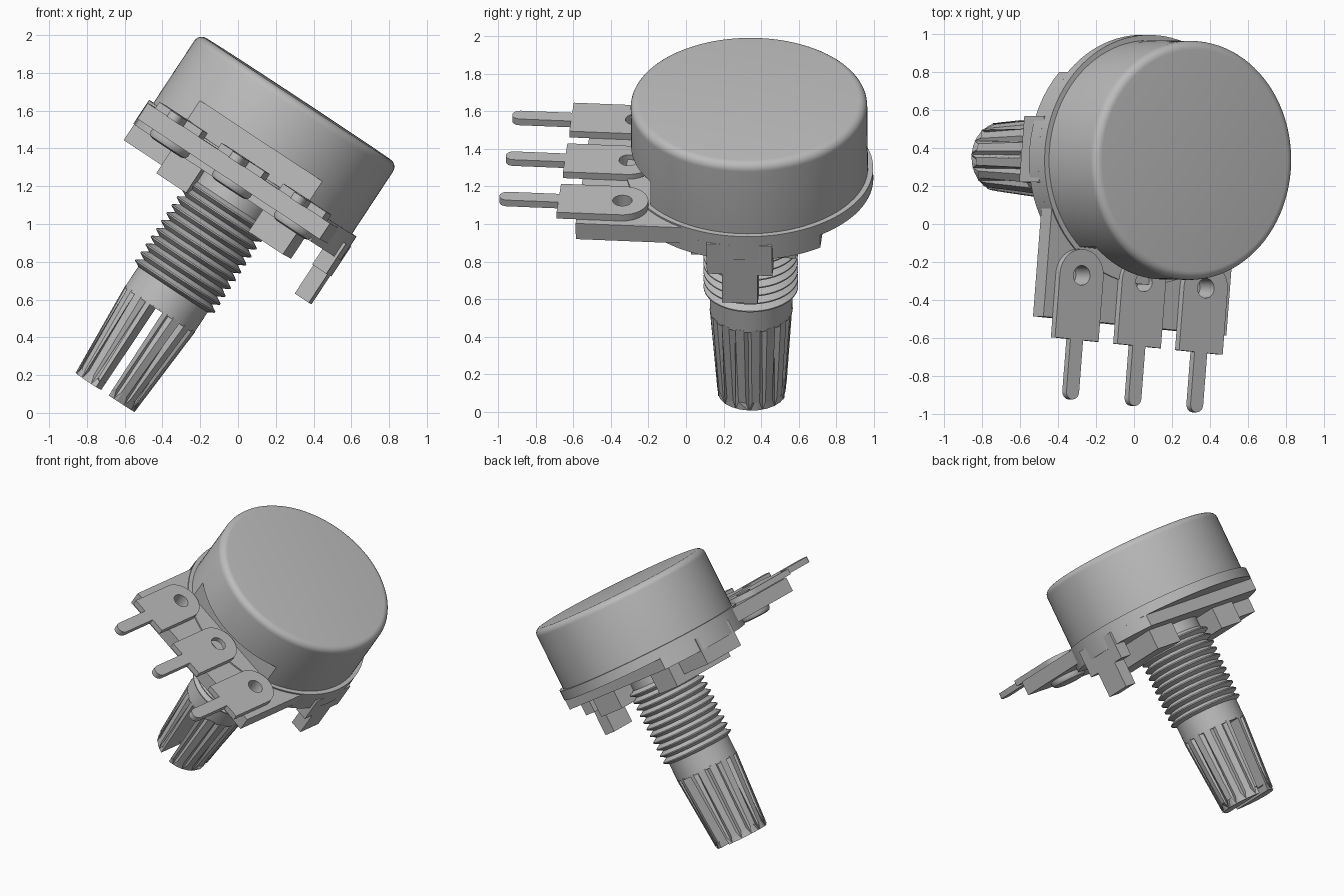
import bpy, math
from mathutils import Matrix, Vector

old = bpy.data.objects.get("Cube")
if old:
    bpy.data.objects.remove(old, do_unlink=True)

# Single metal colour
metal = bpy.data.materials.new("grey metal")
metal.use_nodes = True
colour = (0.5, 0.5, 0.5, 1)
metal.diffuse_color = colour
metal.node_tree.nodes["Principled BSDF"].inputs["Base Color"].default_value = colour

# Tilted frame: origin at the can top, local z runs up the shaft axis
axis = Vector((0.55, -0.009, 0.835)).normalized()
side = Vector((0.077, 0.996, -0.04)).cross(axis).normalized()
back = axis.cross(side)
FRAME = Matrix((side, back, axis)).transposed().to_4x4()
FRAME.translation = (0.32, 0.335, 1.662)


def make(name, verts, faces):
    mesh = bpy.data.meshes.new(name)
    mesh.from_pydata(verts, [], faces)
    mesh.materials.append(metal)
    obj = bpy.data.objects.new(name, mesh)
    bpy.context.collection.objects.link(obj)
    obj.matrix_world = FRAME
    return obj


def select(obj):
    bpy.ops.object.select_all(action='DESELECT')
    obj.select_set(True)
    bpy.context.view_layer.objects.active = obj


def smooth(obj, angle=35):
    select(obj)
    bpy.ops.object.shade_smooth_by_angle(angle=math.radians(angle))
    return obj


def prism(name, outline, low, high):
    """Extrude a counter-clockwise outline along the axis."""
    n = len(outline)
    verts = [(x, y, z) for z in (low, high) for x, y in outline]
    faces = [tuple(reversed(range(n))), tuple(range(n, 2 * n))]
    faces += [(i, (i + 1) % n, (i + 1) % n + n, i + n) for i in range(n)]
    return make(name, verts, faces)


def block(name, x0, x1, y0, y1, low, high):
    return prism(name, [(x0, y0), (x1, y0), (x1, y1), (x0, y1)], low, high)


def lathe(name, profile, centre=(0, 0), n=72):
    """Revolve (radius, height) points listed from bottom to top."""
    verts, faces = [], []
    for r, z in profile:
        for i in range(n):
            a = math.tau * i / n
            verts.append((centre[0] + r * math.cos(a), centre[1] + r * math.sin(a), z))
    for k in range(len(profile) - 1):
        for i in range(n):
            j = (i + 1) % n
            faces.append((k * n + i, k * n + j, (k + 1) * n + j, (k + 1) * n + i))
    faces += [tuple(reversed(range(n))), tuple(range(len(verts) - n, len(verts)))]
    return smooth(make(name, verts, faces))


def cut(obj, cutter):
    cutter.hide_render = True
    mod = obj.modifiers.new("cut", 'BOOLEAN')
    mod.operation = 'DIFFERENCE'
    mod.solver = 'EXACT'
    mod.object = cutter
    select(obj)
    bpy.ops.object.modifier_apply(modifier=mod.name)
    bpy.data.objects.remove(cutter, do_unlink=True)


def arc(r, a0, a1, n, centre=(0, 0)):
    angles = [math.radians(a0 + (a1 - a0) * i / n) for i in range(n + 1)]
    return [(centre[0] + r * math.cos(a), centre[1] + r * math.sin(a)) for a in angles]


# Can with rounded top rim and a flat recess behind the terminals
bevel = 0.045
rim = [(0.63 - bevel + x, y - bevel) for x, y in arc(bevel, 0, 90, 6)]
can = lathe("can", [(0.63, -0.44)] + rim, n=96)
cut(can, block("recess_cutter", -0.6, 0.6, -0.9, -0.495, -0.6, -0.29))
smooth(can)

# Base disc and the narrower bar beneath it
DISC = 0.658
lathe("base_disc", [(DISC, -0.51), (DISC, -0.44)], n=96)
corner = math.degrees(math.asin(0.42 / DISC))
bar = arc(DISC, -corner, corner, 16) + arc(DISC, 180 - corner, 180 + corner, 16)
smooth(prism("base_bar", bar, -0.59, -0.5))

# Mounting shoulders, rails beside the bushing and locating tab
block("left_shoulder", 0.56, 0.65, -0.175, 0.175, -0.69, -0.5)
block("right_shoulder", -0.64, -0.38, -0.175, 0.175, -0.69, -0.5)
block("locating_tab", 0.56, 0.65, -0.095, 0.095, -0.87, -0.5)
block("left_rail", 0.19, 0.41, -0.28, 0.28, -0.73, -0.58)
block("right_rail", -0.39, -0.2, -0.28, 0.28, -0.74, -0.58)

# Terminal board, pins and rivets
board = block("terminal_board", -0.58, 0.58, -0.88, -0.2, -0.55, -0.45)
HOLE_Y = -0.645
for label, x in (("right", -0.385), ("middle", 0.01), ("left", 0.402)):
    half, leg = 0.138, 0.04
    outline = arc(half, 0, 180, 20, (x, HOLE_Y))
    outline += [(x - half, -0.985), (x - leg, -0.985)]
    outline += arc(leg, 180, 360, 8, (x, -1.262))
    outline += [(x + leg, -0.985), (x + half, -0.985)]
    pin = prism(label + "_pin", outline, -0.45, -0.41)
    for part in (pin, board):
        cut(part, lathe("hole_cutter", [(0.052, -0.56), (0.052, -0.3)], (x, HOLE_Y), 24))
    smooth(pin)
    lathe(label + "_rivet", [(0.09, -0.595), (0.11, -0.588), (0.12, -0.57), (0.12, -0.545)],
          (x, HOLE_Y), 32)
smooth(board)

# Threaded bushing
turns, top, bottom = 11, -0.66, -1.21
pitch = (top - bottom) / turns
thread = [(0.215, bottom)]
for i in range(turns):
    z = bottom + i * pitch
    thread += [(0.252, z + pitch * 0.4), (0.252, z + pitch * 0.55), (0.215, z + pitch)]
thread.append((0.215, -0.55))
lathe("threaded_bushing", thread)

# Shaft collar
collar = lathe("shaft_collar", [(0.22, -1.34), (0.22, -1.19)])

# Splined shaft with a chamfered tip and a slot down the middle
teeth = 16
spline = []
for i in range(teeth):
    for r, step in ((0.188, 0), (0.222, 0.22), (0.222, 0.78)):
        a = math.tau * (i + step) / teeth
        spline.append((r * math.cos(a), r * math.sin(a)))
shaft = prism("splined_shaft", spline, -1.86, -1.33)
n = len(spline)
for v in shaft.data.vertices[:n]:
    r = math.hypot(v.co.x, v.co.y)
    v.co.z += max(0, r - 0.188) * 1.4
    shrink = min(1, 0.188 / r)
    v.co.x *= shrink
    v.co.y *= shrink
tip = prism("shaft_tip_face", [(0.99 * x, 0.99 * y) for x, y in arc(0.185, 0, 345, 23)], -1.862, -1.8)
for part in (shaft, tip):
    cut(part, block("slot_cutter", -0.04, 0.04, -0.4, 0.4, -2, -1.335))
